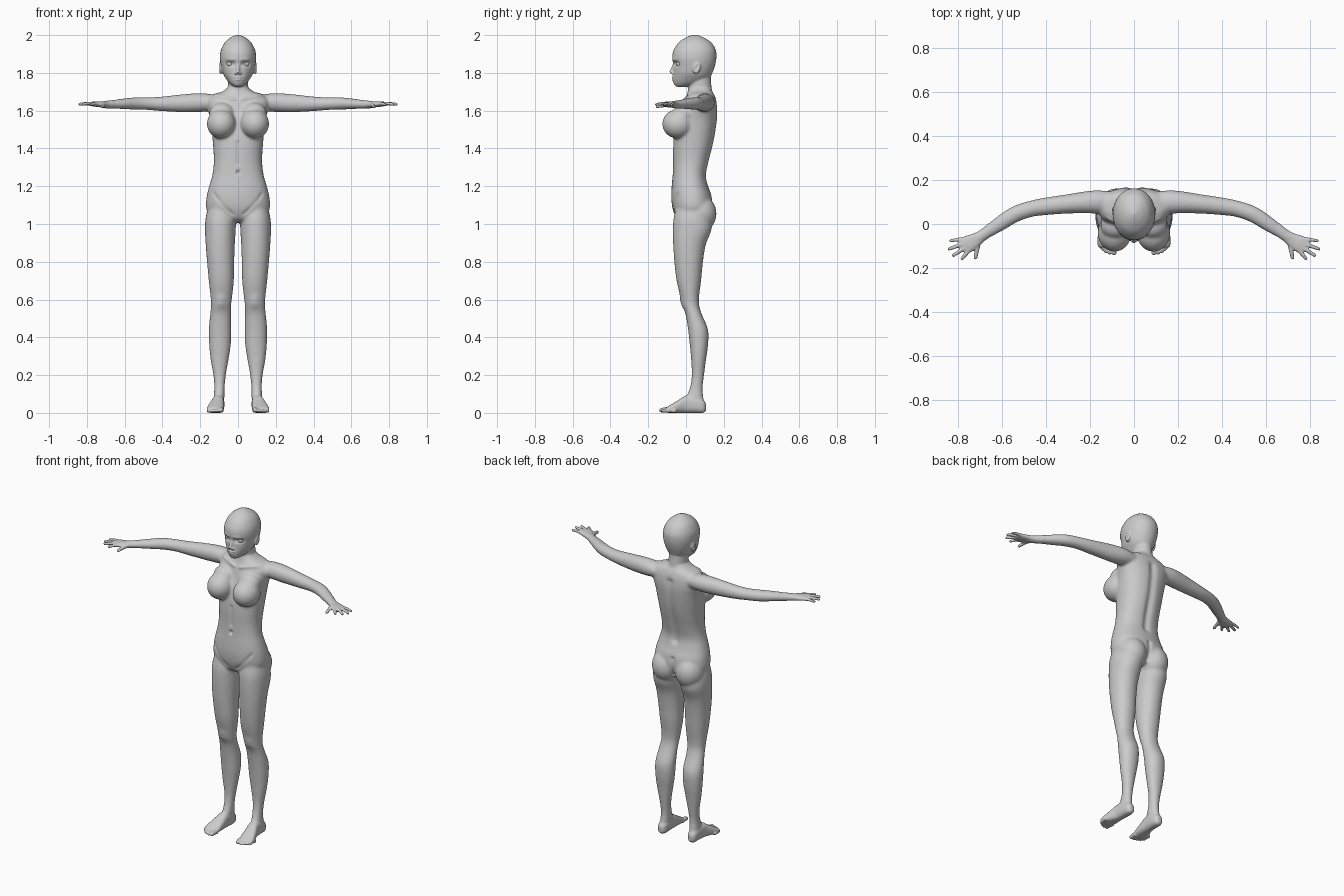
import bpy, bmesh, math
from mathutils import Vector, Matrix

X, Y, Z = Vector((1, 0, 0)), Vector((0, 1, 0)), Vector((0, 0, 1))


def smooth_rows(rows, steps=5):
    """Catmull-Rom interpolation of rows of numbers."""
    pts = [rows[0]] + list(rows) + [rows[-1]]
    out = []
    for i in range(1, len(pts) - 2):
        a, b, c, d = pts[i - 1:i + 3]
        for k in range(steps):
            t = k / steps
            out.append([0.5 * (2 * q + (r - p) * t + (2 * p - 5 * q + 4 * r - s) * t * t
                               + (3 * q - p - 3 * r + s) * t ** 3) for p, q, r, s in zip(a, b, c, d)])
    return out + [list(rows[-1])]


def tube(bm, rows, up, axis=None, power=2.0, n=32):
    """Loft of rounded sections; row = (x, y, z, side radius, up radius)."""
    rows = smooth_rows(rows)
    cen = [Vector(r[:3]) for r in rows]
    rings = []
    for i, r in enumerate(rows):
        t = axis or (cen[min(i + 1, len(cen) - 1)] - cen[max(i - 1, 0)]).normalized()
        side = up.cross(t).normalized()
        u = t.cross(side)
        ring = []
        for k in range(n):
            c, s = math.cos(k * math.tau / n), math.sin(k * math.tau / n)
            c = math.copysign(abs(c) ** (2 / power), c)
            s = math.copysign(abs(s) ** (2 / power), s)
            ring.append(bm.verts.new(cen[i] + side * c * r[3] + u * s * r[4]))
        rings.append(ring)
    for a, b in zip(rings, rings[1:]):
        for k in range(n):
            bm.faces.new((a[k], a[(k + 1) % n], b[(k + 1) % n], b[k]))
    bm.faces.new(rings[0])
    bm.faces.new(rings[-1])


def column(bm, rows, power=2.0):
    """Vertical loft; row = (z, x min, x max, y front, y back)."""
    tube(bm, [((a + b) / 2, (f + k) / 2, z, (b - a) / 2, (k - f) / 2) for z, a, b, f, k in rows],
         Y, Z, power)


def ball(bm, pos, size, tilt=0):
    m = Matrix.Translation(pos) @ Matrix.Rotation(tilt, 4, 'X') @ Matrix.Diagonal((*size, 1))
    bmesh.ops.create_uvsphere(bm, u_segments=28, v_segments=18, radius=1, matrix=m)


def digit(bm, a, b, r):
    """Finger or toe with a round tip."""
    a, b = Vector(a), Vector(b)
    m = a.lerp(b, 0.5) + Vector((0, 0, 0.003))
    tube(bm, [(*a, r * 1.1, r * 1.1), (*m, r, r), (*b, r * .85, r * .85)], Z, n=14)
    ball(bm, b, (r * .85,) * 3)


bm = bmesh.new()

# --- paired parts, built on +x ---
# leg
column(bm, [
    (1.10, .03, .155, -.05, .11), (1.03, .012, .172, -.066, .13), (.97, .012, .175, -.07, .135),
    (.89, .017, .171, -.068, .105), (.80, .02, .164, -.062, .09), (.70, .022, .155, -.05, .08),
    (.62, .03, .146, -.031, .07), (.57, .036, .143, -.02, .07), (.52, .037, .148, -.002, .085),
    (.44, .035, .155, .011, .117), (.36, .038, .153, .02, .117), (.28, .05, .145, .027, .106),
    (.20, .064, .131, .03, .096), (.14, .07, .126, .022, .089), (.09, .072, .128, .005, .09),
    (.05, .075, .13, .0, .098), (.01, .08, .126, .0, .098)], 2.1)
# buttock
ball(bm, (.08, .07, 1.055), (.085, .092, .10))
# foot
tube(bm, [(.103, .106, .03, .012, .018), (.103, .09, .035, .026, .035), (.103, .05, .045, .031, .045),
          (.106, .0, .046, .033, .046), (.113, -.04, .034, .04, .034), (.12, -.08, .022, .045, .022),
          (.122, -.105, .015, .042, .014)], Z, -Y, 2.5)
# toes
for x, y, r in [(.09, -.13, .014), (.111, -.131, .010), (.128, -.124, .010), (.143, -.113, .010),
                (.156, -.098, .010)]:
    digit(bm, (x, y + .045, r), (x, y, r), r)
# arm
tube(bm, [(.08, .095, 1.64, .05, .035), (.16, .10, 1.643, .053, .047), (.22, .098, 1.642, .05, .05),
          (.30, .091, 1.639, .044, .047), (.40, .08, 1.636, .04, .039), (.47, .068, 1.637, .037, .034),
          (.54, .044, 1.638, .037, .033), (.61, .0, 1.636, .034, .028), (.67, -.04, 1.633, .027, .022),
          (.71, -.066, 1.632, .026, .019)], Z)
# palm
tube(bm, [(.69, -.053, 1.632, .025, .018), (.72, -.073, 1.633, .032, .016),
          (.755, -.092, 1.635, .039, .014), (.78, -.105, 1.636, .034, .010)], Z, power=2.4)
# fingers and thumb
for a, b, r in [((.765, -.066, 1.634), (.832, -.076, 1.632), .0085),
                ((.765, -.086, 1.636), (.838, -.113, 1.634), .0092),
                ((.757, -.102, 1.636), (.819, -.142, 1.634), .0095),
                ((.745, -.115, 1.635), (.780, -.157, 1.632), .0092),
                ((.705, -.080, 1.628), (.719, -.153, 1.622), .0105)]:
    digit(bm, a, b, r)
# breast
ball(bm, (.088, -.04, 1.53), (.077, .086, .079))
ball(bm, (.085, -.005, 1.585), (.068, .062, .058))
# ear
ball(bm, (.092, .057, 1.826), (.010, .020, .032), -.25)
# nostril wing
ball(bm, (.011, -.072, 1.798), (.008, .010, .007))

# mirror the paired parts
dup = bmesh.ops.duplicate(bm, geom=bm.verts[:] + bm.edges[:] + bm.faces[:])
bmesh.ops.scale(bm, vec=(-1, 1, 1), verts=[g for g in dup['geom'] if isinstance(g, bmesh.types.BMVert)])


def centred(rows, power):
    column(bm, [(z, -w, w, f, b) for z, w, f, b in rows], power)


# torso
centred([(1.01, .07, -.02, .10), (1.03, .13, -.05, .125), (1.08, .168, -.071, .14),
         (1.14, .167, -.078, .138), (1.20, .153, -.076, .118), (1.26, .136, -.071, .108),
         (1.33, .128, -.069, .122), (1.40, .131, -.069, .14), (1.47, .137, -.064, .155),
         (1.55, .146, -.045, .166), (1.60, .158, -.026, .168), (1.65, .165, -.012, .162),
         (1.685, .135, .005, .15), (1.70, .085, .01, .14), (1.72, .058, .016, .132)], 2.3)
# neck
centred([(1.62, .07, .0, .14), (1.68, .062, .004, .143), (1.72, .055, .012, .136),
         (1.76, .053, .015, .132), (1.82, .05, .03, .13)], 2)
# head
centred([(1.726, .018, -.048, .0), (1.735, .033, -.060, .05), (1.75, .050, -.067, .095),
         (1.775, .068, -.069, .127), (1.80, .081, -.067, .14), (1.84, .091, -.067, .154),
         (1.88, .096, -.073, .161), (1.92, .091, -.066, .158), (1.96, .071, -.04, .135),
         (1.985, .043, -.005, .098), (1.997, .019, .022, .07), (2.002, .005, .04, .052)], 2.1)
# nose, lips
tube(bm, [(0, -.056, 1.86, .007, .01), (0, -.067, 1.83, .008, .01), (0, -.077, 1.808, .010, .011),
          (0, -.076, 1.799, .009, .008)], Y, -Z, n=16)
ball(bm, (0, -.064, 1.776), (.024, .012, .006))
ball(bm, (0, -.063, 1.765), (.020, .012, .007))

bmesh.ops.recalc_face_normals(bm, faces=bm.faces[:])
mesh = bpy.data.meshes.new("body")
bm.to_mesh(mesh)
bm.free()
body = bpy.data.objects.new("body", mesh)
bpy.context.collection.objects.link(body)

# fuse all parts into one skin
rm = body.modifiers.new("fuse", 'REMESH')
rm.mode, rm.voxel_size = 'VOXEL', 0.0048
sm = body.modifiers.new("relax", 'SMOOTH')
sm.factor, sm.iterations = 0.5, 3
skin = bpy.data.meshes.new_from_object(body.evaluated_get(bpy.context.evaluated_depsgraph_get()))
body.modifiers.clear()
body.data = skin

# blend the joints, leaving face, hands and feet crisp
bm = bmesh.new()
bm.from_mesh(skin)
soft = [v for v in bm.verts if abs(v.co.x) < .66 and .10 < v.co.z < 1.715]
for _ in range(16):
    bmesh.ops.smooth_vert(bm, verts=soft, factor=0.5, use_axis_x=True, use_axis_y=True, use_axis_z=True)

# sculpt strokes: start, end, radius, push
strokes = [
    ((.028, -.064, 1.848), (.056, -.048, 1.848), .013, (0, .012, 0)),    # eye socket
    ((.022, -.070, 1.870), (.058, -.055, 1.870), .008, (0, -.003, 0)),   # brow
    ((0, -.074, 1.7705), (.020, -.068, 1.7705), .004, (0, .004, 0)),     # mouth
    ((.102, .052, 1.818), (.102, .060, 1.835), .009, (-.006, 0, 0)),     # ear hollow
    ((0, -.070, 1.27), (0, -.070, 1.275), .009, (0, .012, 0)),           # navel
    ((0, -.070, 1.32), (0, -.066, 1.43), .010, (0, .005, 0)),            # belly line
    ((0, .112, 1.24), (0, .165, 1.62), .022, (0, -.012, 0)),             # spine
    ((0, .125, 1.03), (0, .13, 1.13), .014, (0, -.015, 0)),              # cleft
    ((.02, -.008, 1.660), (.13, .03, 1.682), .009, (0, -.006, .002)),    # collarbone
    ((.03, -.065, 1.05), (.13, -.05, 1.16), .010, (0, .005, 0)),         # groin crease
    ((.09, -.027, .60), (.09, -.022, .58), .024, (0, -.005, 0)),         # kneecap
]
for a, b, r, push in strokes:
    a, b = Vector(a), Vector(b)
    ab, push, mid = b - a, Vector(push), (a + b) / 2
    reach = ab.length / 2 + 3 * r
    for v in bm.verts:
        p = Vector((abs(v.co.x), v.co.y, v.co.z))
        if abs(p.z - mid.z) > reach or (p - mid).length > reach:
            continue
        t = min(1, max(0, (p - a).dot(ab) / ab.length_squared))
        move = push * math.exp(-((p - a - ab * t).length / r) ** 2)
        move.x *= 1 if v.co.x >= 0 else -1
        v.co += move
for f in bm.faces:
    f.smooth = True
bm.to_mesh(skin)
bm.free()

# eyeballs
for side, name in ((1, "left_eye"), (-1, "right_eye")):
    bpy.ops.mesh.primitive_uv_sphere_add(segments=24, ring_count=16, radius=.018,
                                         location=(side * .042, -.034, 1.848))
    bpy.context.object.name = name
    bpy.ops.object.shade_smooth()
